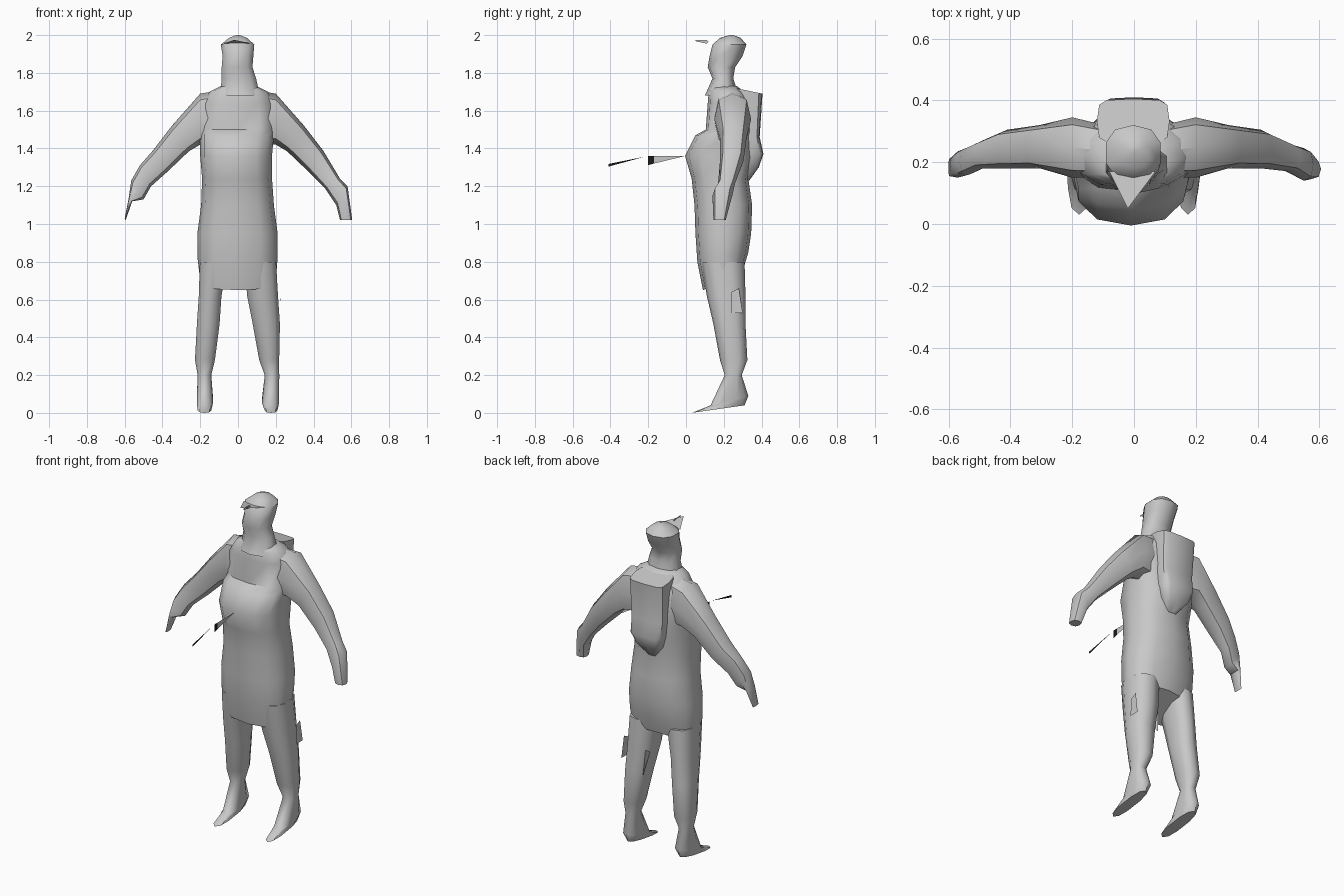
import bpy, bmesh, math
from mathutils import Vector

cube = bpy.data.objects.get("Cube")
if cube:
    bpy.data.objects.remove(cube)


def material(name, value):
    m = bpy.data.materials.new(name)
    m.use_nodes = True
    colour = (value, value, value, 1)
    m.diffuse_color = colour
    m.node_tree.nodes["Principled BSDF"].inputs["Base Color"].default_value = colour
    return m


GREY = material("plain grey", 0.58)
BLACK = material("soot black", 0.01)


def finish(name, bm, mat, angle=48):
    bmesh.ops.recalc_face_normals(bm, faces=bm.faces)
    me = bpy.data.meshes.new(name)
    bm.to_mesh(me)
    bm.free()
    me.materials.append(mat)
    ob = bpy.data.objects.new(name, me)
    bpy.context.collection.objects.link(ob)
    bpy.ops.object.select_all(action='DESELECT')
    ob.select_set(True)
    bpy.context.view_layer.objects.active = ob
    bpy.ops.object.shade_smooth_by_angle(angle=math.radians(angle))
    return ob


def power(v, e):
    return math.copysign(abs(v) ** e, v)


def loft(name, rings, sides=10, e=0.8):
    """Skin a list of rings, each given as centre and two half axes."""
    bm = bmesh.new()
    loops = []
    for c, a, b in rings:
        loop = []
        for i in range(sides):
            t = 2 * math.pi * i / sides - math.pi / 2
            loop.append(bm.verts.new(c + a * power(math.cos(t), e) + b * power(math.sin(t), e)))
        loops.append(loop)
    for lo, hi in zip(loops, loops[1:]):
        for i in range(sides):
            j = (i + 1) % sides
            bm.faces.new((lo[i], lo[j], hi[j], hi[i]))
    bm.faces.new(loops[0])
    bm.faces.new(loops[-1])
    return finish(name, bm, GREY)


def level(x0, x1, y0, y1, zf, zb=None):
    """Ring from left/right limits, front/back limits and front/back height."""
    zb = zf if zb is None else zb
    f, k = Vector((0, y0, zf)), Vector((0, y1, zb))
    return (f + k) / 2 + Vector(((x0 + x1) / 2, 0, 0)), Vector(((x1 - x0) / 2, 0, 0)), (k - f) / 2


def limb(xt, zt, xb, zb, y0, y1):
    """Ring from its upper and lower edge and its depth limits."""
    t, b = Vector((xt, 0, zt)), Vector((xb, 0, zb))
    return (t + b) / 2 + Vector((0, (y0 + y1) / 2, 0)), (t - b) / 2, Vector((0, (y1 - y0) / 2, 0))


def plate(name, points, mat=GREY):
    bm = bmesh.new()
    bm.faces.new([bm.verts.new(p) for p in points])
    return finish(name, bm, mat)


# torso and apron, with the bottom edge rising to the back
loft("torso", [
    level(-.20, .20, .09, .30, .65, .75),
    level(-.215, .21, .06, .33, .80, .85),
    level(-.215, .21, .05, .345, .95),
    level(-.195, .19, .045, .35, 1.10),
    level(-.19, .18, .03, .33, 1.24),
    level(-.20, .18, -.005, .36, 1.36),
    level(-.20, .19, .05, .35, 1.47),
    level(-.20, .20, .105, .35, 1.50),
    level(-.19, .19, .115, .34, 1.64),
    level(-.15, .16, .12, .31, 1.70),
    level(-.09, .10, .13, .27, 1.73)], 12, .8)

# legs and feet: the foot is the lowest rings, tilted forward
loft("left_leg", [
    level(.14, .21, .03, .31, .0, .04),
    level(.125, .22, .13, .33, .04, .09),
    level(.14, .22, .205, .295, .20),
    level(.11, .22, .18, .325, .28),
    level(.075, .225, .145, .315, .47),
    level(.045, .215, .11, .315, .62),
    level(.03, .205, .08, .31, .80)])
loft("right_leg", [
    level(-.215, -.14, .03, .31, .0, .04),
    level(-.22, -.13, .13, .33, .04, .09),
    level(-.215, -.14, .205, .295, .20),
    level(-.23, -.12, .18, .325, .28),
    level(-.22, -.095, .145, .315, .47),
    level(-.21, -.085, .11, .315, .62),
    level(-.205, -.05, .08, .31, .80)])

# arms: shared upper rings, each hand different
for side, name in ((1, "left_arm"), (-1, "right_arm")):
    rings = [(.08, 1.71, .11, 1.42, .15, .32),
             (.20, 1.69, .20, 1.42, .15, .345),
             (.35, 1.52, .26, 1.385, .18, .32),
             (.45, 1.39, .37, 1.28, .18, .305)]
    if side > 0:
        rings += [(.54, 1.24, .46, 1.19, .17, .26),
                  (.58, 1.20, .52, 1.10, .14, .245),
                  (.605, 1.02, .54, 1.02, .145, .21)]
    else:
        rings += [(.52, 1.31, .46, 1.20, .18, .27),
                  (.565, 1.23, .50, 1.13, .16, .25),
                  (.58, 1.13, .56, 1.12, .15, .235),
                  (.60, 1.03, .595, 1.02, .155, .21)]
    loft(name, [limb(side * r[0], r[1], side * r[2], *r[3:]) for r in rings], 8)

# head with neck and capped crown
loft("head", [
    level(-.10, .12, .10, .28, 1.68),
    level(-.09, .10, .14, .25, 1.77),
    level(-.09, .08, .115, .26, 1.83),
    level(-.085, .085, .125, .30, 1.89),
    level(-.095, .09, .14, .32, 1.95),
    level(-.05, .05, .18, .29, 1.985),
    level(-.01, .01, .23, .25, 2.0)], 10, .85)

# cap visor
loft("cap_visor", [
    limb(0, 1.975, 0, 1.967, .05, .055),
    limb(0, 1.975, 0, 1.955, .10, .12)], 4)
plate("visor_brim", [(-.08, .17, 1.955), (-.02, .05, 1.975), (.07, .17, 1.955)])

# backpack, rounded to a point at the bottom
loft("backpack", [
    level(-.025, .025, .28, .335, 1.23),
    level(-.08, .08, .28, .385, 1.30),
    level(-.105, .105, .28, .41, 1.37),
    level(-.11, .11, .28, .39, 1.46),
    level(-.12, .115, .26, .405, 1.72, 1.69)], 12, .45)

# loose flaps on the left thigh
plate("inner_thigh_flap", [(.05, .25, .65), (.11, .24, .53), (.08, .30, .46), (.07, .29, .62)])
plate("outer_thigh_flap", [(.222, .24, .64), (.226, .24, .53), (.226, .30, .53), (.222, .28, .66)])

# thin blade held out in front of the chest
X = -.02
plate("blade_base", [(X, -.005, 1.36), (X, -.17, 1.36), (X, -.17, 1.32)])
plate("blade_end", [(X, -.17, 1.36), (X, -.20, 1.36), (X, -.20, 1.312), (X, -.17, 1.32)], BLACK)
plate("blade_tip", [(X, -.22, 1.356), (X, -.41, 1.318), (X, -.41, 1.304)], BLACK)
